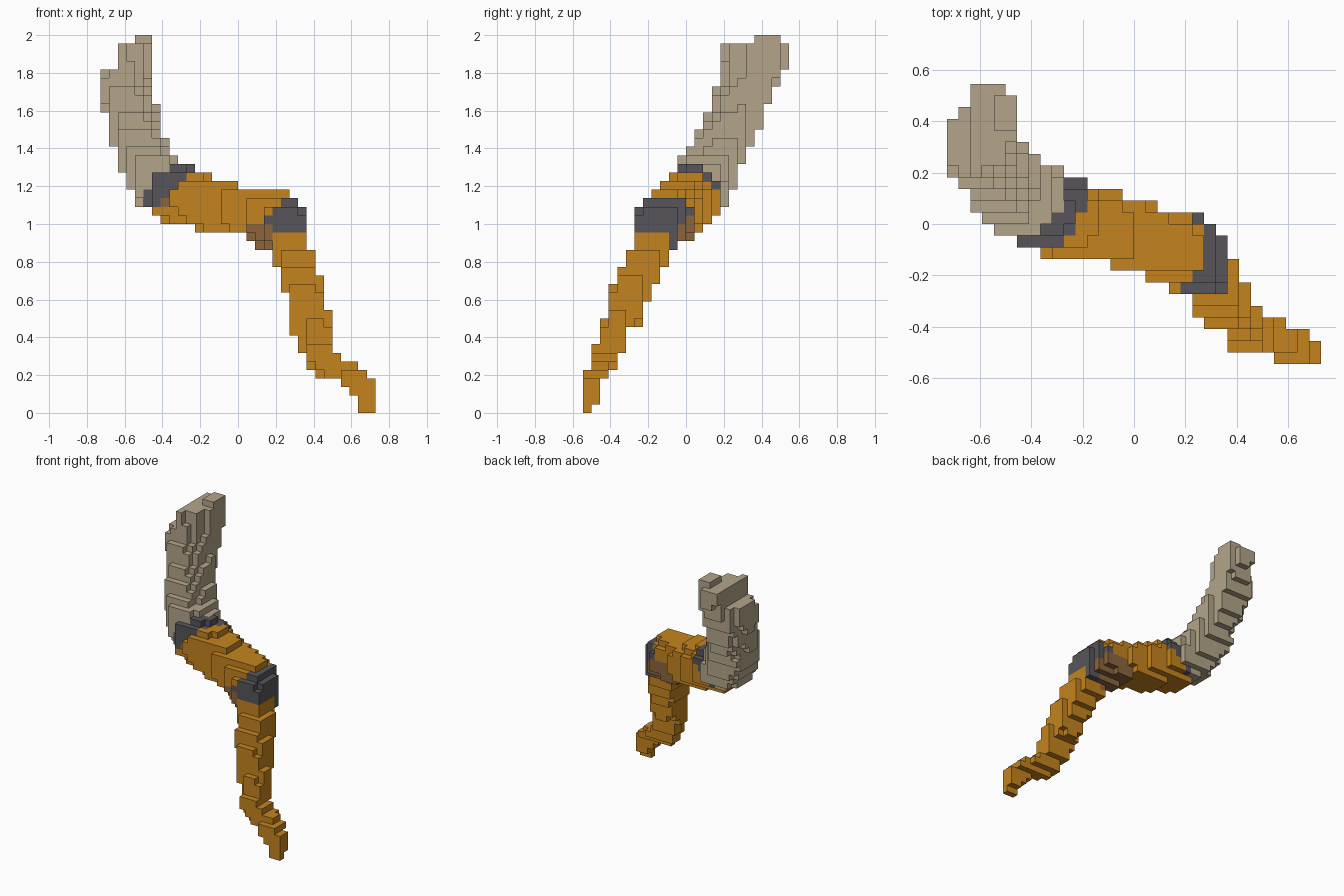
import bpy, bmesh
from mathutils import Vector

if "Cube" in bpy.data.objects:
    bpy.data.objects.remove(bpy.data.objects["Cube"], do_unlink=True)

UNIT = 1 / 22  # block size; everything below is measured in blocks


def material(name, rgb):
    lin = [((c / 255 + 0.055) / 1.055) ** 2.4 for c in rgb] + [1]
    m = bpy.data.materials.new(name)
    m.use_nodes = True
    m.diffuse_color = lin
    m.node_tree.nodes["Principled BSDF"].inputs["Base Color"].default_value = lin
    return m


GREY = material("warm grey", (179, 165, 138))
DARK = material("dark grey", (87, 85, 90))
OCHRE = material("ochre", (197, 132, 30))
BROWN = material("brown", (140, 101, 60))

# Centre line of the curved body: x, y, z, radius
PATH = [
    (15, -11, 0, 1.4), (15, -11, 3, 1.6), (11.3, -10, 5.3, 1.9),
    (9.2, -9.2, 7.5, 2.2), (8.4, -7.6, 11, 2.4), (7.5, -6.3, 15, 2.6),
    (6.6, -4.6, 18, 2.8), (5.8, -3.3, 21, 3.4), (5.2, -2.7, 22.3, 3.6),
    (1, -1.4, 23.2, 3.3), (-4, 0, 24.3, 3.5), (-8, 1.3, 25.5, 3.8),
    (-10.5, 2.5, 28, 3.7), (-11.5, 4.4, 31.5, 3.6), (-12.4, 6.2, 35, 3.6),
    (-13.2, 7.5, 38.5, 3.6), (-12.9, 8.2, 42, 3.75), (-12.5, 8.6, 44, 3.75),
]

# Stepped outlines: each row is start, low, high and holds until the next row
FRONT = [  # x limits by z
    (0, 14, 16), (2, 13, 16), (3, 12, 16), (4, 9, 15), (5, 8, 14), (6, 8, 12),
    (7, 7, 11), (9, 6, 11), (12, 6, 10), (14, 5, 10), (16, 5, 9), (17, 4, 9),
    (19, 2, 8), (20, 1, 8), (21, -5, 8), (22, -9, 8), (23, -10, 8),
    (24, -12, 7), (25, -12, 6), (26, -13, 0), (27, -13, -3), (28, -14, -5),
    (29, -14, -6), (30, -14, -8), (31, -15, -8), (33, -15, -9),
    (35, -16, -9), (36, -16, -10), (40, -14, -10), (43, -12, -10),
]
SIDE = [  # y limits by z
    (0, -12, -11), (1, -12, -10), (4, -12, -9), (5, -11, -8), (7, -11, -7),
    (8, -10, -7), (10, -10, -5), (11, -9, -5), (13, -9, -4), (15, -8, -3),
    (17, -7, -2), (19, -6, -1), (20, -6, 1), (21, -6, 3), (23, -6, 4),
    (24, -5, 5), (26, -4, 6), (27, -3, 6), (28, -2, 6), (29, -1, 7),
    (30, 0, 7), (31, 1, 8), (33, 2, 9), (35, 3, 9), (36, 3, 10),
    (38, 4, 11), (40, 4, 12), (43, 8, 11),
]
PLAN = [  # y limits by x
    (-16, 3, 9), (-15, 2, 10), (-14, 1, 12), (-13, 0, 12), (-12, -1, 12),
    (-11, -1, 11), (-10, -2, 7), (-9, -2, 6), (-8, -3, 5), (-6, -3, 4),
    (-4, -3, 3), (-2, -4, 3), (-1, -4, 2), (1, -5, 2), (2, -5, 1), (3, -6, 1),
    (5, -8, 1), (6, -9, 0), (7, -9, -1), (8, -11, -3), (9, -11, -5),
    (10, -11, -7), (11, -11, -8), (12, -12, -8), (13, -12, -9), (15, -12, -10),
]


def inside(steps, at, value):
    lo, hi = [r for r in steps if r[0] <= at][-1][1:]
    return lo <= value < hi


# The upper blade is wide along one horizontal direction and thin across it
WIDE, THIN = Vector((0.45, 0.89, 0)), Vector((-0.89, 0.45, 0))


def in_tube(p):
    for a, b in zip(PATH, PATH[1:]):
        va, d = Vector(a[:3]), Vector(b[:3]) - Vector(a[:3])
        t = max(0, min(1, (p - va).dot(d) / d.length_squared))
        off = p - va - d * t
        dist = off.length_squared
        if p.z > 30:
            dist += 0.7 * off.dot(THIN) ** 2 - 0.15 * off.dot(WIDE) ** 2
        if dist < (a[3] + (b[3] - a[3]) * t) ** 2:
            return True
    return False


COLLAR_TOP = Vector((-0.69, 0.7, 0.65))
COLLAR_BASE = Vector((-0.69, 0.31, 0.65))
JOINT_CUT = Vector((0.76, -0.15, -0.64))
# Round brown patches: centre and radius
PATCHES = [(Vector((3.6, -1.2, 20.8)), 3.1), (Vector((2.5, -4.5, 20.3)), 2.1),
           (Vector((-8.5, -2, 24.5)), 0.9)]


def part_of(p):
    """Split the body by two slanted collars and the round patches."""
    if any((p - centre).length < r for centre, r in PATCHES):
        return "joint_patch"
    if p.z > 20 and p.x < 0:
        if COLLAR_TOP.dot(p) > 23.55:
            return "upper_blade"
        return "upper_collar" if COLLAR_BASE.dot(p) > 21.4 else "middle_shaft"
    if p.z < 19 or (p.z < 21 and p.y < -2):
        return "lower_shaft"
    return "lower_collar" if JOINT_CUT.dot(p) > -11.1 else "middle_shaft"


# Fill the body with blocks
blocks = {}
for k in range(44):
    for i in range(-16, 16):
        if not inside(FRONT, k, i):
            continue
        for j in range(-12, 12):
            p = Vector((i + 0.5, j + 0.5, k + 0.5))
            if inside(SIDE, k, j) and inside(PLAN, i, j) and in_tube(p):
                blocks[i, j, k] = part_of(p)


def block_part(name, mat):
    """Mesh the exposed block faces of one part."""
    bm = bmesh.new()
    verts = {}

    def vert(c):
        if c not in verts:
            verts[c] = bm.verts.new(Vector(c) * UNIT)
        return verts[c]

    for cell, part in blocks.items():
        if part != name:
            continue
        for axis in range(3):
            for side in (0, 1):
                near = list(cell)
                near[axis] += 2 * side - 1
                if tuple(near) in blocks:
                    continue
                ring = []
                for s, t in ((0, 0), (1, 0), (1, 1), (0, 1)):
                    c = list(cell)
                    c[axis] += side
                    c[(axis + 1) % 3] += s
                    c[(axis + 2) % 3] += t
                    ring.append(vert(tuple(c)))
                bm.faces.new(ring if side else ring[::-1])
    mesh = bpy.data.meshes.new(name)
    bm.to_mesh(mesh)
    bm.free()
    mesh.materials.append(mat)
    bpy.context.collection.objects.link(bpy.data.objects.new(name, mesh))


for part_name, mat in (("upper_blade", GREY), ("upper_collar", DARK),
                       ("middle_shaft", OCHRE), ("lower_collar", DARK),
                       ("joint_patch", BROWN), ("lower_shaft", OCHRE)):
    block_part(part_name, mat)
